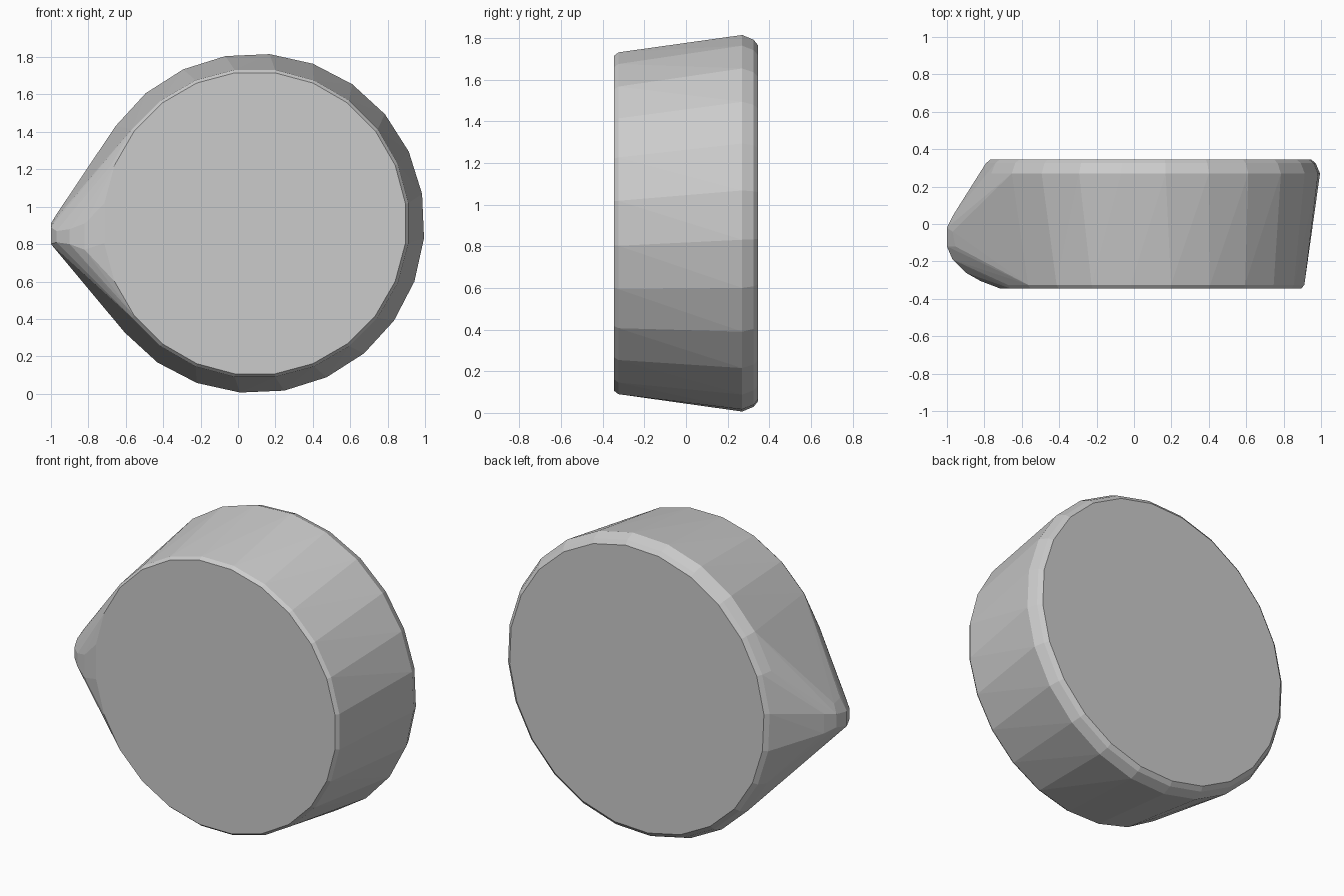
import bpy, bmesh
from math import sin, cos, radians

if "Cube" in bpy.data.objects:
    bpy.data.objects.remove(bpy.data.objects["Cube"])

CX, CZ, SIDES = 0.09, 0.911, 24
bm = bmesh.new()


def ring(y, radius, offset):
    """Ring of points facing along y."""
    for i in range(SIDES):
        a = radians(offset + i * 360 / SIDES)
        bm.verts.new((CX + radius * cos(a), y, CZ + radius * sin(a)))


# Tapered drum: front face, front edge, widest rim, bevelled back face
for y, r, off in [(-0.345, 0.812, 7.5), (-0.325, 0.828, 7.5),
                  (0.27, 0.908, 10), (0.325, 0.885, 10), (0.345, 0.86, 10)]:
    ring(y, r, off)

# Blunt pointed nose on the left: x, y, lower z, upper z
for x, y, low, high in [(-1.0, -0.02, 0.83, 0.91), (-1.0, -0.12, 0.80, 0.89),
                        (-0.965, 0.05, 0.81, 0.93), (-0.97, -0.04, 0.77, 0.96),
                        (-0.97, -0.19, 0.81, 0.87), (-0.955, -0.12, 0.765, 0.96),
                        (-0.90, -0.26, 0.80, 0.88), (-0.82, -0.305, 0.77, 0.91)]:
    bm.verts.new((x, y, low))
    bm.verts.new((x, y, high))

# Wrap everything in a single convex skin
hull = bmesh.ops.convex_hull(bm, input=bm.verts[:])
loose = {v for v in hull["geom_interior"] + hull["geom_unused"]
         if isinstance(v, bmesh.types.BMVert) and not v.link_faces}
bmesh.ops.delete(bm, geom=list(loose), context='VERTS')
bmesh.ops.dissolve_limit(bm, angle_limit=radians(1), verts=bm.verts[:], edges=bm.edges[:])
bmesh.ops.recalc_face_normals(bm, faces=bm.faces[:])

mesh = bpy.data.meshes.new("pointed_drum")
bm.to_mesh(mesh)
bm.free()
bpy.context.collection.objects.link(bpy.data.objects.new("pointed_drum", mesh))
